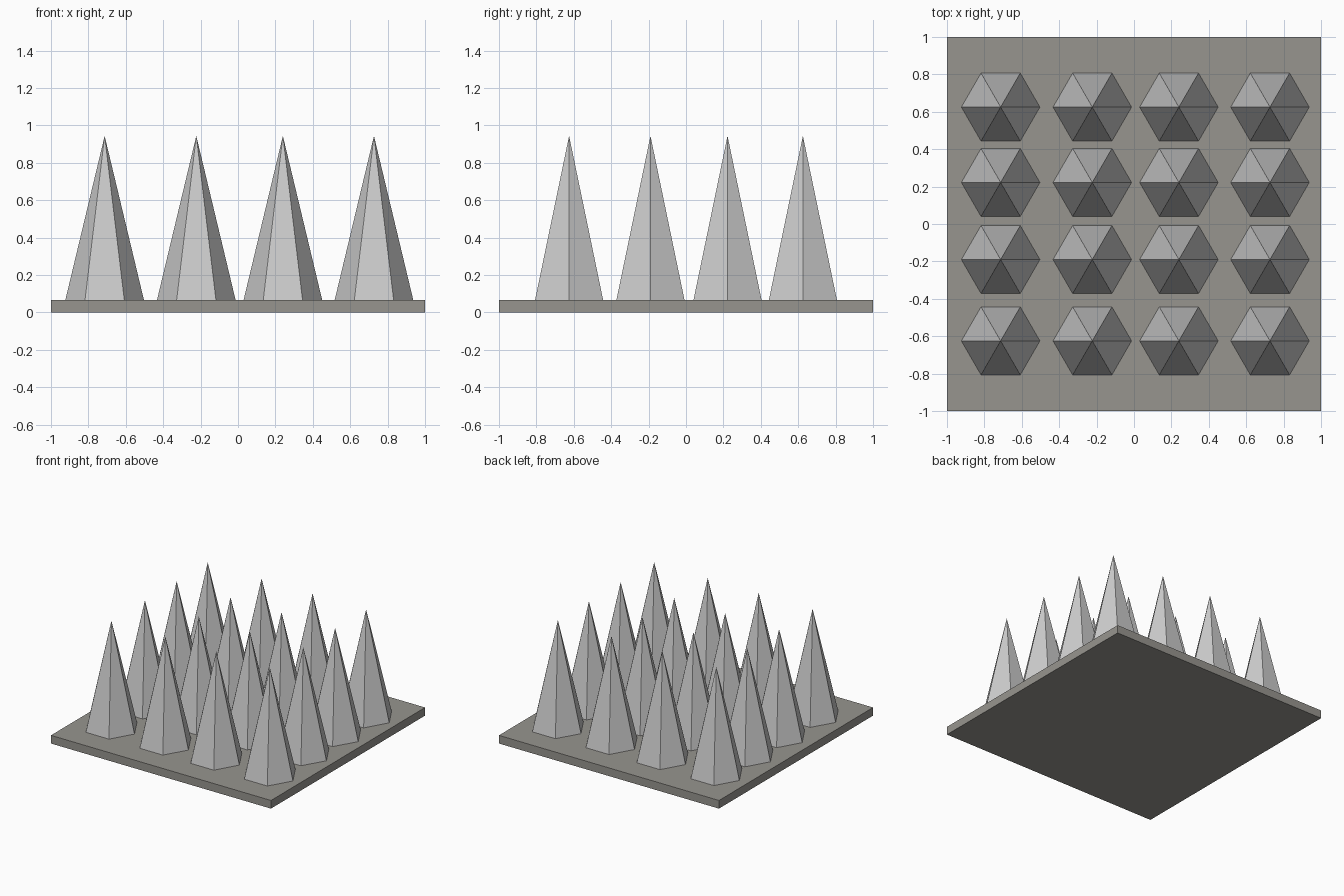
import bpy
import math

if "Cube" in bpy.data.objects:
    bpy.data.objects.remove(bpy.data.objects["Cube"])

BASE_H = 0.067
TIP_Z = 0.944
RADIUS = 0.21
XS = (-0.713, -0.223, 0.24, 0.727)
YS = (-0.625, -0.19, 0.222, 0.625)

# Dark square base plate
bpy.ops.mesh.primitive_cube_add(size=1, location=(0, 0, BASE_H / 2))
plate = bpy.context.object
plate.name = "base_plate"
plate.scale = (2, 2, BASE_H)
dark = bpy.data.materials.new("dark_grey")
dark.diffuse_color = (0.31, 0.3, 0.275, 1)
dark.use_nodes = True
dark.node_tree.nodes["Principled BSDF"].inputs["Base Color"].default_value = dark.diffuse_color
plate.data.materials.append(dark)

# Hexagonal spikes with corners pointing along x, sharing one mesh
bpy.ops.mesh.primitive_cone_add(vertices=6, radius1=RADIUS, radius2=0,
                                depth=TIP_Z - BASE_H)
first = bpy.context.object
mesh = first.data
mesh.name = "spike"
bpy.data.objects.remove(first)
for row, y in enumerate(YS, 1):
    for col, x in enumerate(XS, 1):
        spike = bpy.data.objects.new(f"spike_{row}_{col}", mesh)
        spike.location = (x, y, (TIP_Z + BASE_H) / 2)
        spike.rotation_euler.z = math.radians(30)
        bpy.context.collection.objects.link(spike)
